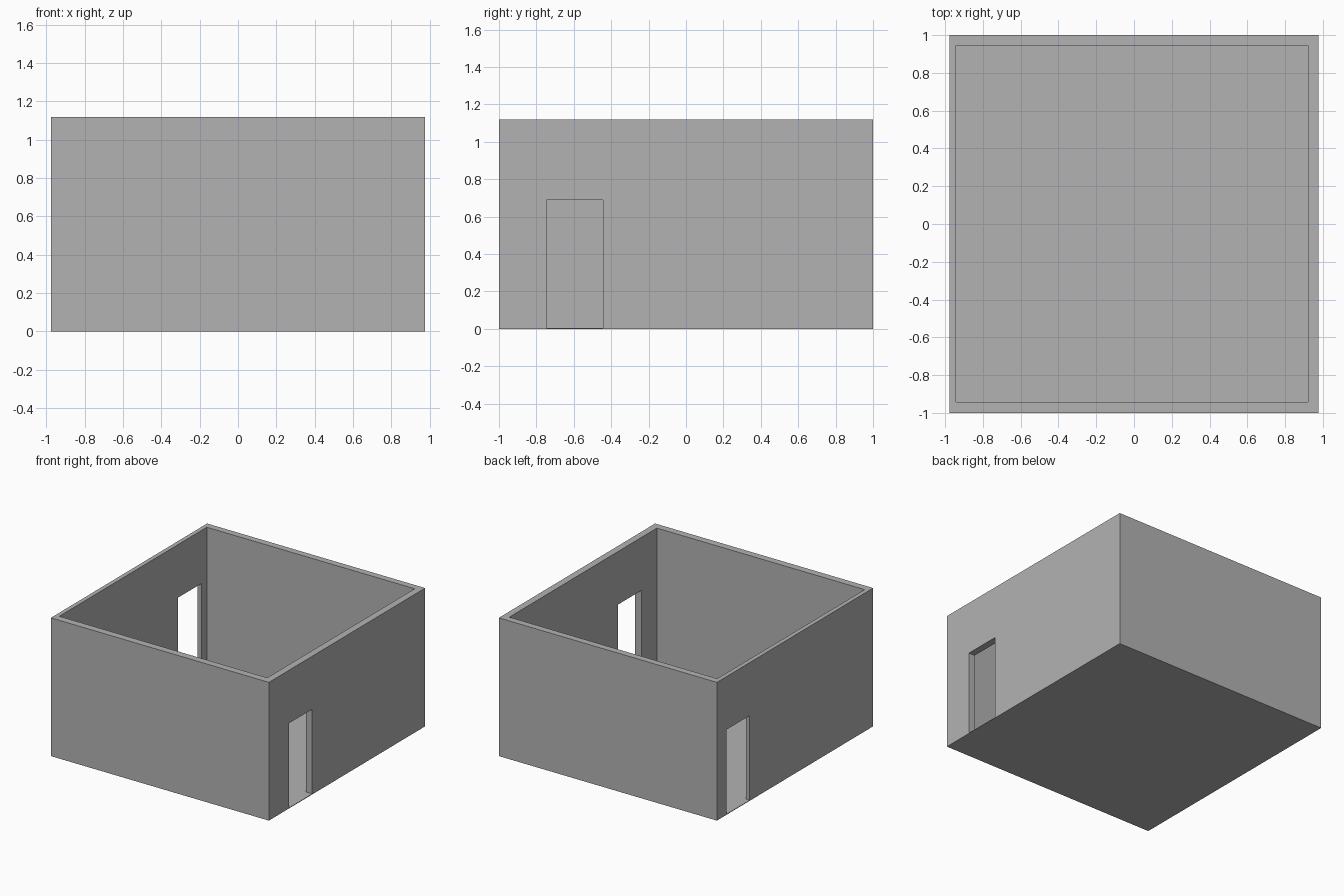
import bpy

# Remove the default cube
cube = bpy.data.objects.get("Cube")
if cube:
    bpy.data.objects.remove(cube, do_unlink=True)

HEIGHT = 1.12
FLOOR = 0.005
OUT_X, OUT_Y = 0.977, 1.0
DOOR_TOP = 0.69

grey = bpy.data.materials.new("plain grey")
grey.use_nodes = True
colour = (0.45, 0.45, 0.45, 1)
grey.diffuse_color = colour
grey.node_tree.nodes["Principled BSDF"].inputs["Base Color"].default_value = colour


def box(name, x, y, z):
    """Box spanning the given (low, high) ranges."""
    spans = (x, y, z)
    bpy.ops.mesh.primitive_cube_add(size=1, location=[sum(s) / 2 for s in spans])
    obj = bpy.context.object
    obj.name = name
    obj.scale = [high - low for low, high in spans]
    bpy.ops.object.transform_apply(location=True, rotation=False, scale=True)
    obj.data.materials.append(grey)
    return obj


def cut(target, cutter):
    mod = target.modifiers.new(cutter.name, "BOOLEAN")
    mod.operation = "DIFFERENCE"
    mod.solver = "EXACT"
    mod.object = cutter
    cutter.hide_render = True
    bpy.context.view_layer.objects.active = target
    bpy.ops.object.modifier_apply(modifier=mod.name)
    bpy.data.objects.remove(cutter, do_unlink=True)


# Open room shell with a thin floor
room = box("room_shell", (-OUT_X, OUT_X), (-OUT_Y, OUT_Y), (0, HEIGHT))
cut(room, box("room_interior", (-0.942, 0.921), (-0.942, 0.946), (FLOOR, HEIGHT + 1)))

# One doorway through each side wall, at opposite corners
cut(room, box("left_doorway", (0.8, 1.2), (-0.745, -0.445), (FLOOR, DOOR_TOP)))
cut(room, box("right_doorway", (-1.2, -0.8), (0.58, 0.88), (FLOOR, DOOR_TOP)))
